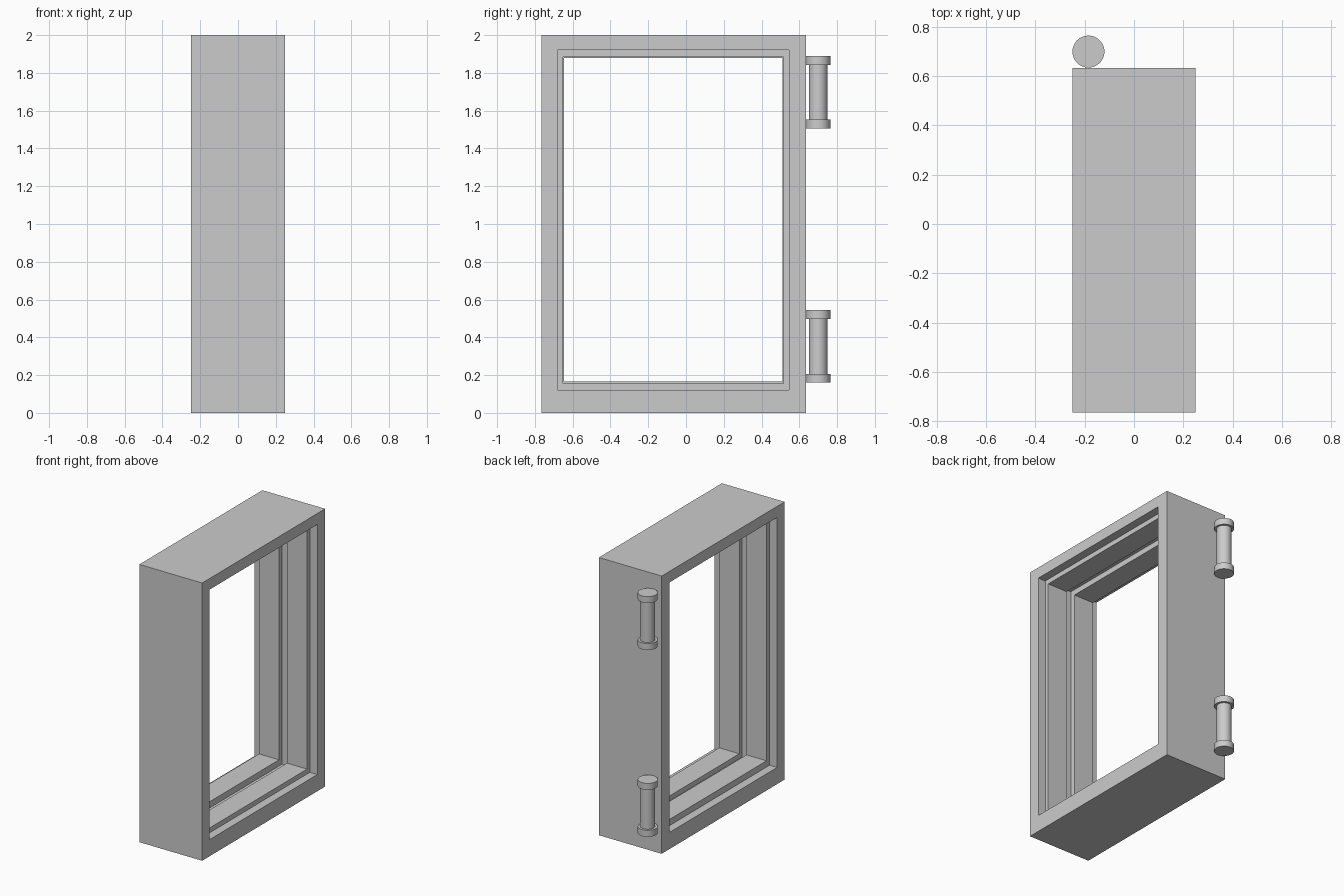
import bpy, bmesh

if "Cube" in bpy.data.objects:
    bpy.data.objects.remove(bpy.data.objects["Cube"])


def finish(name, bm):
    bmesh.ops.recalc_face_normals(bm, faces=bm.faces)
    mesh = bpy.data.meshes.new(name)
    bm.to_mesh(mesh)
    bm.free()
    obj = bpy.data.objects.new(name, mesh)
    bpy.context.collection.objects.link(obj)
    return obj


def ring(name, x0, x1, outer, inner):
    """Rectangular frame; outer and inner are (y0, y1, z0, z1)."""
    bm = bmesh.new()
    loops = []
    for x in (x0, x1):
        for y0, y1, z0, z1 in (outer, inner):
            loops.append([bm.verts.new((x, y, z)) for y, z in
                          ((y0, z0), (y1, z0), (y1, z1), (y0, z1))])
    a, b, c, d = loops
    for p, q in ((a, b), (b, d), (d, c), (c, a)):
        for i in range(4):
            j = (i + 1) % 4
            bm.faces.new((p[i], p[j], q[j], q[i]))
    return finish(name, bm)


def spool(name, x, y, z0, z1, cap, r_cap, r_pin, sides=40):
    """Turned hinge barrel with a wider cap at each end."""
    bm = bmesh.new()
    profile = [(0, z0), (r_cap, z0), (r_cap, z0 + cap), (r_pin, z0 + cap),
               (r_pin, z1 - cap), (r_cap, z1 - cap), (r_cap, z1), (0, z1)]
    verts = [bm.verts.new((r, 0, z)) for r, z in profile]
    edges = [bm.edges.new(e) for e in zip(verts, verts[1:])]
    bmesh.ops.spin(bm, geom=verts + edges, cent=(0, 0, 0), axis=(0, 0, 1),
                   angle=6.283185307, steps=sides)
    bmesh.ops.remove_doubles(bm, verts=bm.verts, dist=1e-4)
    obj = finish(name, bm)
    obj.location = (x, y, 0)
    bpy.ops.object.select_all(action='DESELECT')
    obj.select_set(True)
    bpy.context.view_layer.objects.active = obj
    bpy.ops.object.shade_smooth_by_angle()


# Main casing around the opening
opening = (-0.68, 0.545, 0.12, 1.92)
ring("window_casing", -0.25, 0.25, (-0.765, 0.634, 0, 2), opening)

# Two inner stops with a glazing groove between them
ring("outer_stop", 0.03, 0.19, opening, (-0.65, 0.515, 0.155, 1.885))
ring("inner_stop", -0.19, -0.03, opening, (-0.645, 0.51, 0.165, 1.88))

# Hinges on the side of the casing
for label, z0, z1 in (("lower", 0.16, 0.545), ("upper", 1.505, 1.89)):
    spool(label + "_hinge", -0.185, 0.70, z0, z1, 0.047, 0.065, 0.049)
